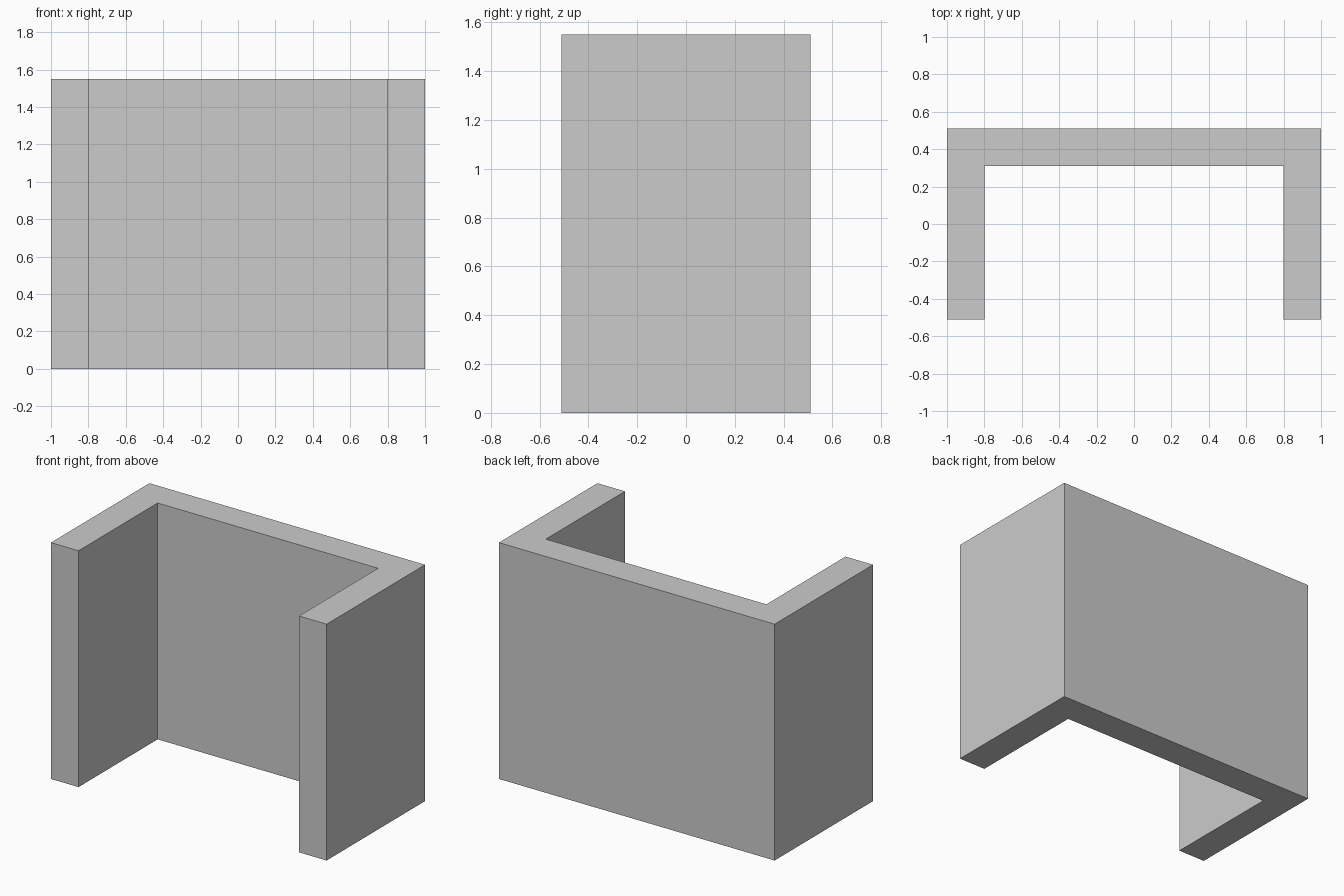
import bpy, bmesh

if "Cube" in bpy.data.objects:
    bpy.data.objects.remove(bpy.data.objects["Cube"])

WIDTH, DEPTH, HEIGHT, WALL = 2.0, 1.02, 1.55, 0.2
X, Y = WIDTH / 2, DEPTH / 2

# U-shaped plan: right half from the front inner corner to the back, then mirrored
half = [(X - WALL, Y - WALL), (X - WALL, -Y), (X, -Y), (X, Y)]
plan = half + [(-x, y) for x, y in reversed(half)]

# Three-sided wall, extruded upwards from the plan
bm = bmesh.new()
base = bm.faces.new([bm.verts.new((x, y, 0)) for x, y in plan])
top = bmesh.ops.extrude_face_region(bm, geom=[base], use_keep_orig=True)["geom"]
bmesh.ops.translate(bm, vec=(0, 0, HEIGHT),
                    verts=[v for v in top if isinstance(v, bmesh.types.BMVert)])
bmesh.ops.recalc_face_normals(bm, faces=bm.faces)

mesh = bpy.data.meshes.new("u_shaped_wall")
bm.to_mesh(mesh)
bm.free()
bpy.context.collection.objects.link(bpy.data.objects.new("u_shaped_wall", mesh))
